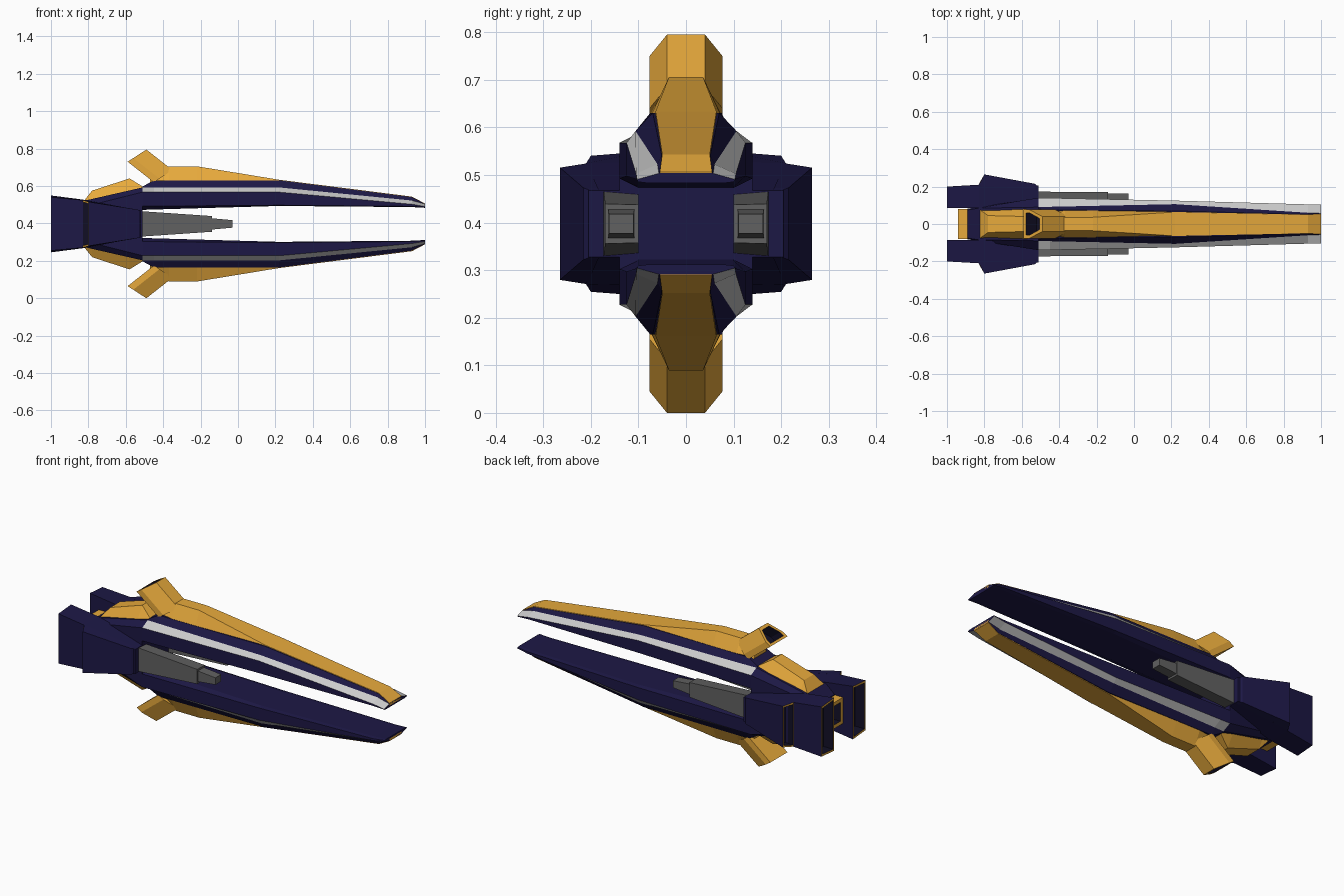
import bpy, bmesh
from mathutils import Vector

if "Cube" in bpy.data.objects:
    bpy.data.objects.remove(bpy.data.objects["Cube"])

CZ = 0.3975  # height of the horizontal symmetry plane


def material(name, rgb):
    m = bpy.data.materials.new(name)
    m.diffuse_color = (*rgb, 1)
    m.use_nodes = True
    m.node_tree.nodes["Principled BSDF"].inputs["Base Color"].default_value = m.diffuse_color
    return m


NAVY = material("navy", (0.012, 0.009, 0.06))
GOLD = material("gold", (0.80, 0.40, 0.045))
SILVER = material("silver", (0.55, 0.55, 0.55))
GREY = material("dark_grey", (0.12, 0.12, 0.12))
DARK = material("dark_opening", (0.006, 0.005, 0.02))


def loft(name, rings, mats, pick=lambda ring, edge: 0, cap=0, mirror=""):
    """Skin closed rings of points; pick() gives the material slot per face."""
    bm = bmesh.new()
    vs = [[bm.verts.new(p) for p in r] for r in rings]
    n = len(rings[0])
    for i in range(len(vs) - 1):
        for j in range(n):
            k = (j + 1) % n
            f = bm.faces.new((vs[i][j], vs[i][k], vs[i + 1][k], vs[i + 1][j]))
            f.material_index = pick(i, j)
    bm.faces.new(vs[0][::-1])
    bm.faces.new(vs[-1]).material_index = cap
    bmesh.ops.recalc_face_normals(bm, faces=bm.faces)
    me = bpy.data.meshes.new(name)
    bm.to_mesh(me)
    bm.free()
    for m in mats:
        me.materials.append(m)
    ob = bpy.data.objects.new(name, me)
    ob.location.z = CZ
    bpy.context.collection.objects.link(ob)
    if mirror:
        mod = ob.modifiers.new("mirror", "MIRROR")
        mod.use_axis = (False, "y" in mirror, "z" in mirror)
        mod.use_mirror_merge = False
    return ob


def section(x, *half):
    """Left-right symmetric ring at x from (y, z) points of one side."""
    return [(x, y, z) for y, z in half] + [(x, -y, z) for y, z in half[::-1]]


def box(x, y0, y1, h0, h1=None, dx=0):
    """Four-sided ring, height h0 at y0 and h1 at y1, outer edge shifted by dx."""
    h1 = h0 if h1 is None else h1
    return [(x, y0, -h0), (x + dx, y1, -h1), (x + dx, y1, h1), (x, y0, h0)]


def hollow(ring, depth, sy, sz):
    """Inset rim ring plus recessed bottom ring for an opening."""
    c = sum((Vector(p) for p in ring), Vector()) / len(ring)
    rim = [c + Vector(((p[0] - c.x) * sz, (p[1] - c.y) * sy, (p[2] - c.z) * sz)) for p in ring]
    return [rim, [p + Vector(depth) for p in rim]]


def opening(first):
    """Material slots: shell 0, rim 1, inside 2."""
    return lambda i, j: 0 if i < first else (1 if i == first else 2)


# Twin forward prongs with a silver strip along each upper shoulder
prong = [
    section(-0.51, (0.10, 0.075), (0.14, 0.095), (0.14, 0.17), (0.09, 0.195), (0.08, 0.20)),
    section(-0.45, (0.10, 0.077), (0.139, 0.095), (0.139, 0.17), (0.092, 0.195), (0.075, 0.233)),
    section(0.22, (0.10, 0.096), (0.125, 0.10), (0.125, 0.17), (0.106, 0.195), (0.07, 0.233)),
    section(0.93, (0.085, 0.09), (0.105, 0.094), (0.105, 0.105), (0.06, 0.125), (0.051, 0.143)),
    section(1.0, (0.083, 0.086), (0.10, 0.088), (0.103, 0.093), (0.057, 0.106), (0.054, 0.107)),
]
loft("prongs", prong, [NAVY, SILVER], lambda i, j: 1 if j in (2, 6) else 0, mirror="z")

# Gold spine over each prong
spine = [
    section(-0.47, (0.075, 0.20), (0.04, 0.25)),
    section(-0.37, (0.076, 0.225), (0.036, 0.308)),
    section(-0.22, (0.075, 0.225), (0.036, 0.308)),
    section(0.22, (0.067, 0.22), (0.064, 0.236)),
    section(0.93, (0.05, 0.13), (0.05, 0.146)),
    section(1.0, (0.055, 0.095), (0.055, 0.109)),
]
loft("spines", spine, [GOLD], mirror="z")

# Slanted intake fins with a dark opening at the end
mouth = []
for y, t in ((0.077, 0), (0.077, 0.3), (0.04, 1), (-0.04, 1), (-0.077, 0.3), (-0.077, 0)):
    mouth.append((-0.59 + 0.10 * t, y, 0.3325 + 0.065 * t))
root = [(x + 0.14, y, z - 0.11) for x, y, z in mouth]
loft("intake_fins", [root, mouth] + hollow(mouth, (0.056, 0, -0.044), 0.75, 0.72),
     [GOLD, GOLD, DARK], opening(1), 2, "z")

# Gold humps behind the fins
hump = [
    section(-0.83, (0.085, 0.10), (0.08, 0.115)),
    section(-0.78, (0.085, 0.11), (0.045, 0.178)),
    section(-0.58, (0.085, 0.17), (0.04, 0.243)),
    section(-0.51, (0.085, 0.18), (0.07, 0.20)),
]
loft("humps", hump, [GOLD], mirror="z")


# Central hull, tapering to the rear
def hull_ring(x, side, shoulder, top, top_z):
    return section(x, (top, -top_z), (side, -shoulder), (side, shoulder), (top, top_z))


loft("hull", [hull_ring(-0.51, 0.14, 0.17, 0.09, 0.195),
              hull_ring(-0.83, 0.09, 0.09, 0.085, 0.122),
              hull_ring(-0.89, 0.082, 0.07, 0.075, 0.08)], [NAVY])

# Central rear nozzle
end = box(-0.94, -0.08, 0.08, 0.075)
loft("rear_nozzle", [box(-0.88, -0.08, 0.08, 0.075), end] + hollow(end, (0.04, 0, 0), 0.72, 0.72),
     [GOLD, GOLD, DARK], opening(1), 2)

# Side engine pods with gold-rimmed exhausts
end = box(-1.0, 0.085, 0.20, 0.152, 0.143)
loft("engine_pods", [box(-0.51, 0.09, 0.205, 0.07), box(-0.83, 0.085, 0.21, 0.130, 0.127), end]
     + hollow(end, (0.06, 0, 0), 0.82, 0.92), [NAVY, GOLD, DARK], opening(2), 2, "y")

# Flared outer covers with their own narrow exhausts
end = box(-0.83, 0.208, 0.265, 0.127, 0.118, dx=0.03)
loft("pod_covers", [box(-0.51, 0.18, 0.195, 0.069), box(-0.53, 0.185, 0.215, 0.075), end]
     + hollow(end, (0.05, -0.008, 0), 0.75, 0.92), [NAVY, GOLD, DARK], opening(2), 2, "y")

# Side guns: housing and barrel
loft("gun_housings", [box(-0.52, 0.10, 0.173, 0.062, 0.068), box(-0.14, 0.10, 0.17, 0.040, 0.042)],
     [GREY], mirror="y")
loft("gun_barrels", [box(-0.16, 0.108, 0.164, 0.032), box(-0.03, 0.11, 0.162, 0.02)],
     [GREY], mirror="y")
